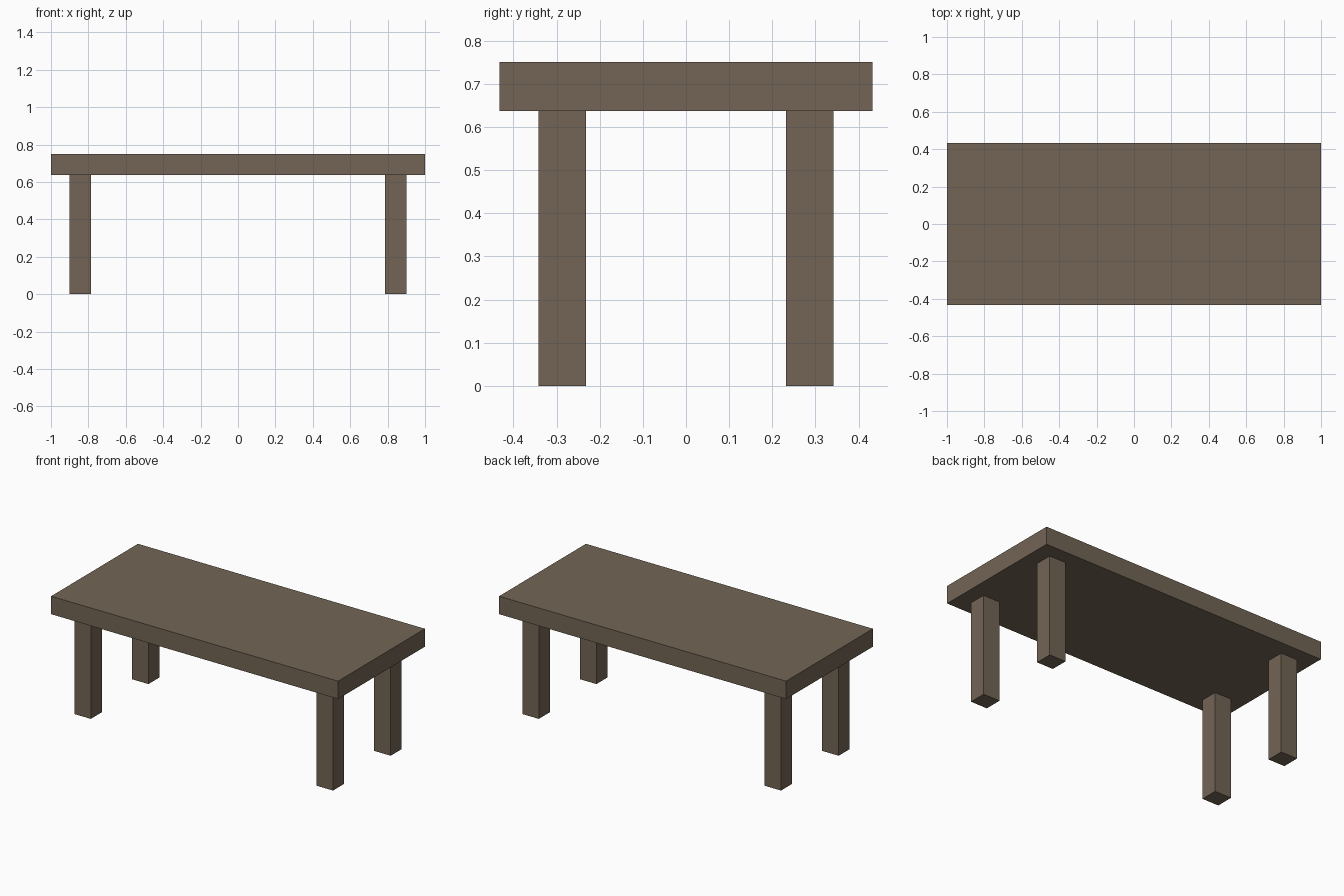
import bpy

# Remove the default cube
cube = bpy.data.objects.get("Cube")
if cube:
    bpy.data.objects.remove(cube, do_unlink=True)

# Wood colour
COLOUR = (0.17, 0.13, 0.09, 1.0)
wood = bpy.data.materials.new("brown_wood")
wood.use_nodes = True
wood.diffuse_color = COLOUR
bsdf = wood.node_tree.nodes["Principled BSDF"]
bsdf.inputs["Base Color"].default_value = COLOUR
bsdf.inputs["Roughness"].default_value = 0.8


def box(name, centre, size):
    """Add a flat-sided block with its true size in the mesh."""
    bpy.ops.mesh.primitive_cube_add(size=1, location=centre)
    obj = bpy.context.object
    obj.name = name
    obj.scale = size
    bpy.ops.object.transform_apply(location=False, rotation=False, scale=True)
    obj.data.materials.append(wood)
    return obj


HEIGHT = 0.75
THICKNESS = 0.113
LEG_HEIGHT = HEIGHT - THICKNESS

# Table top
box("table_top", (0, 0, HEIGHT - THICKNESS / 2), (2, 0.864, THICKNESS))

# Four square legs, set in from the corners
for side, x in (("left", 0.844), ("right", -0.844)):
    for end, y in (("front", -0.287), ("back", 0.287)):
        box(f"{end}_{side}_leg", (x, y, LEG_HEIGHT / 2), (0.115, 0.11, LEG_HEIGHT))
